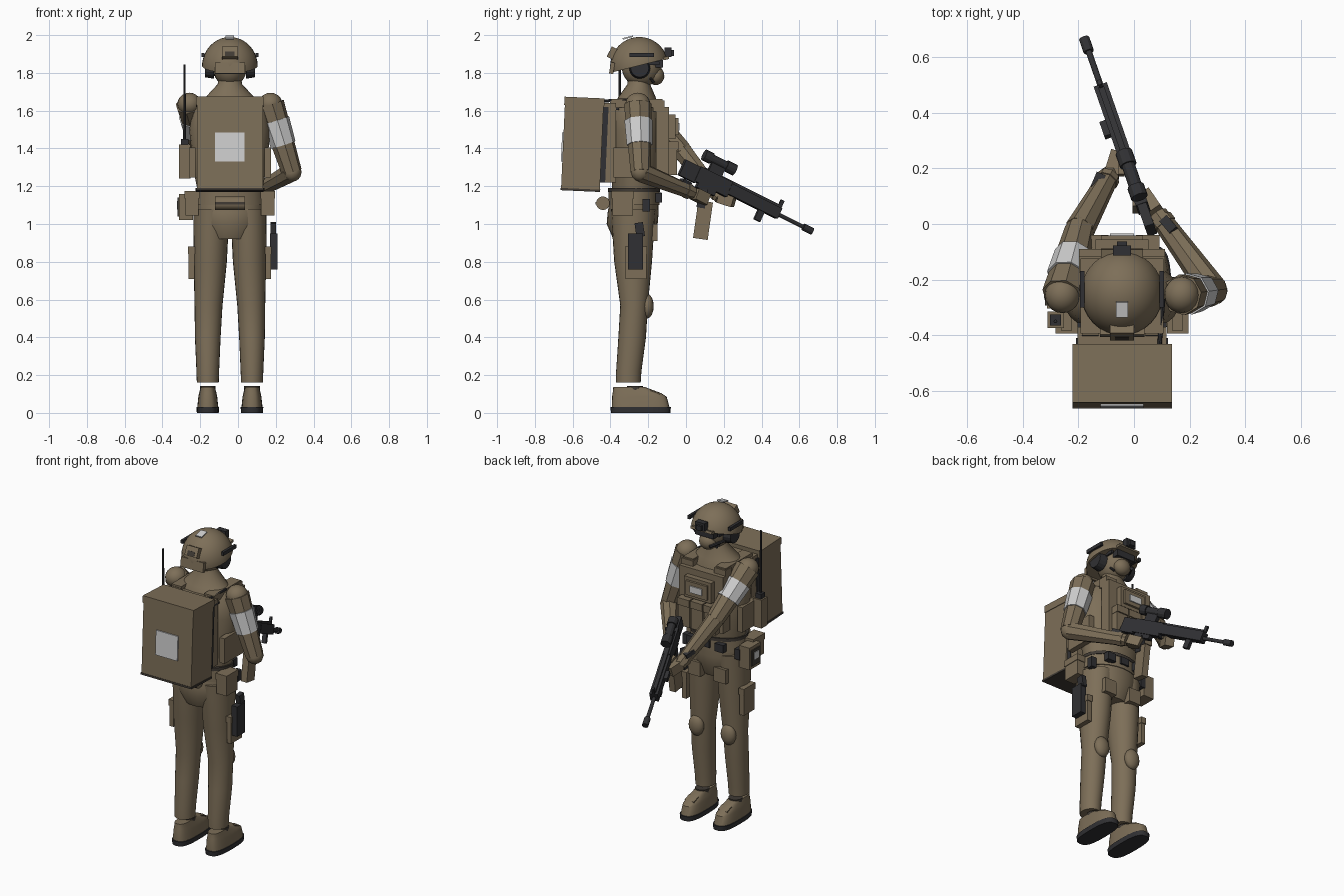
import bpy, bmesh, math
from mathutils import Vector, Matrix

if "Cube" in bpy.data.objects:
    bpy.data.objects.remove(bpy.data.objects["Cube"])

CX = -0.043  # body centre line


def material(name, rgb):
    m = bpy.data.materials.new(name)
    m.diffuse_color = (*rgb, 1)
    m.use_nodes = True
    m.node_tree.nodes["Principled BSDF"].inputs["Base Color"].default_value = m.diffuse_color
    return m


TAN = material("tan_fabric", (0.205, 0.158, 0.098))
BROWN = material("dark_brown_strap", (0.05, 0.042, 0.034))
BLACK = material("black_gear", (0.03, 0.03, 0.033))
PALE = material("pale_grey_patch", (0.62, 0.62, 0.62))


def finish(name, bm, mat, smooth=False):
    bmesh.ops.recalc_face_normals(bm, faces=bm.faces)
    me = bpy.data.meshes.new(name)
    bm.to_mesh(me)
    bm.free()
    me.materials.append(mat)
    ob = bpy.data.objects.new(name, me)
    bpy.context.collection.objects.link(ob)
    if smooth:
        bpy.context.view_layer.objects.active = ob
        ob.select_set(True)
        bpy.ops.object.shade_smooth_by_angle(angle=math.radians(35))
        ob.select_set(False)
    return ob


def box(name, c, s, mat=TAN, rx=0, ry=0, rz=0, frame=None):
    bm = bmesh.new()
    rot = Matrix.Rotation(rz, 4, 'Z') @ Matrix.Rotation(ry, 4, 'Y') @ Matrix.Rotation(rx, 4, 'X')
    m = Matrix.Translation(c) @ rot @ Matrix.Diagonal((*s, 1))
    bmesh.ops.create_cube(bm, size=1, matrix=(frame @ m) if frame else m)
    return finish(name, bm, mat)


def limb(name, p, q, r1, r2, mat=TAN, n=8, smooth=False):
    p, q = Vector(p), Vector(q)
    d = q - p
    bm = bmesh.new()
    m = Matrix.Translation((p + q) / 2) @ d.to_track_quat('Z', 'Y').to_matrix().to_4x4()
    bmesh.ops.create_cone(bm, cap_ends=True, segments=n, radius1=r1, radius2=r2, depth=d.length, matrix=m)
    return finish(name, bm, mat, smooth)


def ball(name, c, r, mat=TAN, n=20):
    bm = bmesh.new()
    m = Matrix.Translation(c) @ Matrix.Diagonal((*r, 1))
    bmesh.ops.create_uvsphere(bm, u_segments=n, v_segments=n // 2, radius=1, matrix=m)
    return finish(name, bm, mat, True)


def loft(name, sections, mat=TAN, n=24, power=1.0):
    """Stack of rounded outlines: (z, centre x, centre y, half width, half depth)."""
    bm = bmesh.new()
    rings = []
    for z, cx, cy, rx, ry in sections:
        ring = []
        for i in range(n):
            a = 2 * math.pi * i / n
            c, s = math.cos(a), math.sin(a)
            ring.append(bm.verts.new((cx + rx * math.copysign(abs(c) ** power, c),
                                      cy + ry * math.copysign(abs(s) ** power, s), z)))
        rings.append(ring)
    for a, b in zip(rings, rings[1:]):
        for i in range(n):
            bm.faces.new((a[i], a[(i + 1) % n], b[(i + 1) % n], b[i]))
    bm.faces.new(rings[0])
    bm.faces.new(rings[-1])
    return finish(name, bm, mat, True)


# Torso, neck, hips and belt
loft("torso", [(1.17, CX, -.27, .17, .12), (1.3, CX, -.265, .195, .13), (1.5, CX, -.265, .215, .14),
               (1.6, CX, -.265, .195, .13), (1.67, CX, -.26, .13, .1), (1.74, CX, -.25, .065, .06),
               (1.79, CX, -.25, .055, .055)])
loft("hips", [(.92, CX, -.285, .12, .1), (1.0, CX, -.285, .165, .135), (1.06, CX, -.28, .18, .135),
              (1.12, CX, -.275, .175, .13)])
loft("belt", [(1.1, CX, -.275, .185, .135), (1.175, CX, -.275, .18, .135)])
loft("belt_trim", [(1.17, CX, -.275, .183, .138), (1.19, CX, -.275, .183, .138)], BROWN)
box("belt_buckle", (CX, -.14, 1.145), (.06, .02, .045), BLACK)

# Plate carrier with chest and magazine pouches
box("front_plate", (CX, -.125, 1.44), (.31, .07, .36))
box("back_plate", (CX, -.405, 1.43), (.32, .07, .42))
box("chest_pouch", (CX, -.075, 1.515), (.19, .04, .13))
box("chest_pouch_flap", (CX, -.05, 1.515), (.15, .018, .09))
box("chest_patch", (CX, -.038, 1.515), (.085, .008, .042), PALE)
for i in (-1, 0, 1):
    box("magazine_pouch", (CX + i * .092, -.075, 1.345), (.08, .055, .17))
    box("magazine_pouch_flap", (CX + i * .092, -.072, 1.415), (.085, .065, .045))
for s in (-1, 1):
    box("shoulder_strap", (CX + s * .115, -.26, 1.64), (.07, .27, .045))
    box("strap_pad", (CX + s * .115, -.145, 1.625), (.08, .06, .06))
    box("strap_drop", (CX + s * .115, -.395, 1.59), (.06, .035, .12), TAN, -.2)
    box("side_plate", (CX + s * .2, -.29, 1.325), (.035, .19, .16))

# Legs, knee pads, boots and thigh gear
for s in (-1, 1):
    fx = CX + s * .117
    loft("leg", [(.16, fx, -.305, .058, .065), (.22, fx, -.303, .06, .067), (.4, fx, -.285, .068, .073),
                 (.57, CX + s * .113, -.275, .074, .073), (.8, CX + s * .104, -.28, .088, .1),
                 (1.08, CX + s * .098, -.28, .096, .118)])
    ball("knee_pad", (CX + s * .113, -.205, .565), (.05, .034, .065), n=16)
    limb("sock", (fx, -.27, .12), (fx, -.27, .143), .042, .042, BROWN, 16)
    loft("boot", [(.028, fx, -.24, .056, .153), (.085, fx, -.247, .05, .145), (.105, fx, -.26, .046, .128),
                  (.136, fx, -.3, .038, .085)], power=.7)
    loft("boot_sole", [(0, fx, -.24, .058, .157), (.03, fx, -.24, .06, .16)], BLACK, power=.7)
    box("boot_toe_strap", (fx, -.165, .105), (.065, .05, .02), TAN, -.35)
    box("hip_front_pouch", (CX + s * .09, -.175, .955), (.085, .05, .09))
    box("thigh_panel", (CX + s * .203, -.265, .795), (.03, .11, .17))
    box("thigh_panel_flap", (CX + s * .203, -.265, .86), (.036, .118, .04))
    box("belt_pouch", (CX + s * .2, -.335, 1.11), (.07, .11, .13))
    box("belt_pouch_flap", (CX + s * .2, -.335, 1.155), (.078, .118, .04))
    box("belt_clip", (CX + s * .185, -.21, 1.1), (.035, .04, .065), BLACK)
    box("belt_front_box", (CX + s * .1, -.145, 1.14), (.06, .035, .05), BLACK)

# Holster with sidearm
box("holster", (.19, -.268, .855), (.04, .08, .19), BLACK)
box("sidearm_grip", (.187, -.245, .97), (.03, .045, .075), BLACK, .15)
# Left hip bag
box("hip_bag", (-.275, -.25, 1.09), (.075, .11, .14))
box("hip_bag_side", (-.316, -.25, 1.09), (.008, .085, .1), BROWN)
box("hip_bag_patch", (-.321, -.25, 1.1), (.006, .045, .045), PALE)
# Rear roll
limb("rear_roll", (CX - .08, -.44, 1.11), (CX + .08, -.44, 1.11), .036, .036, TAN, 16, True)
box("rear_roll_strap", (CX, -.474, 1.11), (.155, .008, .012), BROWN)

# Backpack, leaning slightly
lean = Matrix.Translation((CX, -.548, 1.425)) @ Matrix.Rotation(-.045, 4, 'X')
box("backpack", (0, 0, -.01), (.35, .205, .47), frame=lean)
box("backpack_lid", (0, 0, .222), (.358, .212, .045), frame=lean)
box("backpack_base", (0, 0, -.245), (.358, .21, .012), BROWN, frame=lean)
box("backpack_patch", (0, -.106, -.022), (.155, .008, .155), PALE, frame=lean)
box("backpack_frame", (0, .115, 0), (.33, .028, .4), BLACK, frame=lean)
for s in (-1, 1):
    box("pack_strap_arm", (CX + s * .14, -.405, 1.61), (.04, .1, .012), BLACK)
limb("drink_tube", (.09, -.455, 1.65), (.105, -.27, 1.66), .008, .008, BLACK)

# Radio and aerial
box("radio_pouch", (-.282, -.345, 1.33), (.06, .06, .18))
box("radio", (-.282, -.345, 1.43), (.04, .04, .04), BLACK)
limb("aerial", (-.283, -.35, 1.44), (-.283, -.35, 1.845), .007, .006, BLACK)

# Head, face and ear cups
ball("head", (CX, -.235, 1.83), (.09, .105, .105), n=24)
ball("face_wrap", (CX, -.16, 1.785), (.055, .045, .05))
box("eyewear", (CX, -.142, 1.848), (.13, .04, .04), BLACK)
for s in (-1, 1):
    limb("ear_cup", (CX + s * .085, -.245, 1.825), (CX + s * .132, -.245, 1.825), .056, .048, BLACK, 16)
    limb("chin_strap", (CX + s * .085, -.25, 1.84), (CX + s * .05, -.17, 1.75), .007, .007, BLACK)
    box("eyewear_arm", (CX + s * .088, -.19, 1.85), (.012, .1, .018), BLACK)
    box("helmet_rail", (CX + s * .143, -.235, 1.895), (.016, .13, .022), BLACK)
limb("microphone", (CX - .1, -.22, 1.8), (CX - .04, -.12, 1.775), .008, .01, BLACK)

# Helmet: half dome cut on a slope
bm = bmesh.new()
bmesh.ops.create_uvsphere(bm, u_segments=32, v_segments=20, radius=1,
                          matrix=Matrix.Translation((CX, -.247, 1.832)) @ Matrix.Diagonal((.148, .155, .158, 1)))
cut = bmesh.ops.bisect_plane(bm, geom=bm.verts[:] + bm.edges[:] + bm.faces[:],
                             plane_co=(CX, -.25, 1.838), plane_no=(0, .25, -1), clear_outer=True)
rim = [e for e in cut["geom_cut"] if isinstance(e, bmesh.types.BMEdge)]
bmesh.ops.contextual_create(bm, geom=rim)
finish("helmet", bm, TAN, True)
box("helmet_brim", (CX, -.105, 1.878), (.15, .03, .016), TAN, .25)
box("helmet_nape", (CX, -.392, 1.825), (.16, .022, .06), TAN, -.15)
box("helmet_rear_pack", (CX, -.39, 1.905), (.085, .035, .06), TAN, -.45)
box("helmet_rear_patch", (CX, -.409, 1.9), (.05, .008, .028), BROWN, -.45)
box("helmet_mount", (CX, -.095, 1.91), (.065, .035, .05), BLACK)
box("mount_arm", (CX, -.078, 1.905), (.035, .03, .03), BLACK)
box("helmet_top_patch", (CX, -.308, 1.987), (.044, .056, .008), PALE, .25)

# Arms: shoulder, elbow, wrist
arms = {"right": ((.172, -.255, 1.635), (.285, -.24, 1.275), (.085, .035, 1.165)),
        "left": ((-.258, -.255, 1.635), (-.195, -.02, 1.385), (-.085, .18, 1.14))}
for side, pts in arms.items():
    sh, el, wr = map(Vector, pts)
    ball(side + "_shoulder", sh, (.063, .066, .06))
    limb(side + "_upper_arm", sh, el, .074, .054)
    a, b = (.24, .6) if side == "right" else (.28, .62)
    limb(side + "_armband", sh.lerp(el, a), sh.lerp(el, b), .075, .068, PALE)
    ball(side + "_elbow", el, (.052, .052, .052), n=12)
    limb(side + "_forearm", el, wr, .054, .036)
    w = el.lerp(wr, .86)
    limb(side + "_wrist_cuff", w, el.lerp(wr, .94), .043, .042)
    box(side + "_wrist_device", w + Vector((.012 if side == "right" else -.03, 0, .038)),
        (.035, .06, .025), BLACK, -.4, 0, .7 if side == "right" else -.4)
box("right_hand", (.055, .075, 1.145), (.06, .08, .06), TAN, -.4, 0, .6)
box("left_hand", (-.07, .215, 1.13), (.055, .085, .06), TAN, -.3, 0, -.3)
box("left_thumb", (-.045, .2, 1.165), (.02, .05, .03), TAN, -.3)

# Rifle in its own frame: y along the barrel, z up from the bore
tail, tip = Vector((.06, -.02, 1.305)), Vector((-.18, .67, .96))
fy = (tip - tail).normalized()
fx = fy.cross(Vector((0, 0, 1))).normalized()
fz = fx.cross(fy)
gun = Matrix.Translation(tail) @ Matrix((fx, fy, fz)).transposed().to_4x4()
for name, c, s in [("stock", (0, .05, -.005), (.035, .1, .09)), ("receiver", (0, .19, 0), (.045, .2, .085)),
                   ("lower_receiver", (0, .17, -.045), (.035, .11, .045)),
                   ("handguard", (0, .44, .005), (.05, .31, .06)), ("top_rail", (0, .35, .042), (.022, .46, .014)),
                   ("front_sight", (0, .585, .055), (.014, .02, .045)),
                   ("fore_grip", (0, .5, -.05), (.025, .035, .06)),
                   ("side_light", (-.035, .43, .01), (.025, .06, .03)),
                   ("scope_mount", (0, .18, .07), (.028, .08, .05))]:
    box("rifle_" + name, c, s, BLACK, frame=gun)
for name, a, b, r in [("barrel", .59, .76, .011), ("muzzle", .75, .806, .019)]:
    limb("rifle_" + name, gun @ Vector((0, a, 0)), gun @ Vector((0, b, 0)), r, r, BLACK, 12)
for name, a, b, r in [("scope", .09, .27, .024), ("scope_eyepiece", .085, .13, .031), ("scope_lens", .22, .275, .031)]:
    limb("rifle_" + name, gun @ Vector((0, a, .108)), gun @ Vector((0, b, .108)), r, r, BLACK, 12)
box("rifle_pistol_grip", (.025, .085, 1.135), (.03, .045, .1), BLACK, -.15)
box("rifle_magazine", (.015, .09, 1.02), (.042, .078, .2), TAN, -.14)
